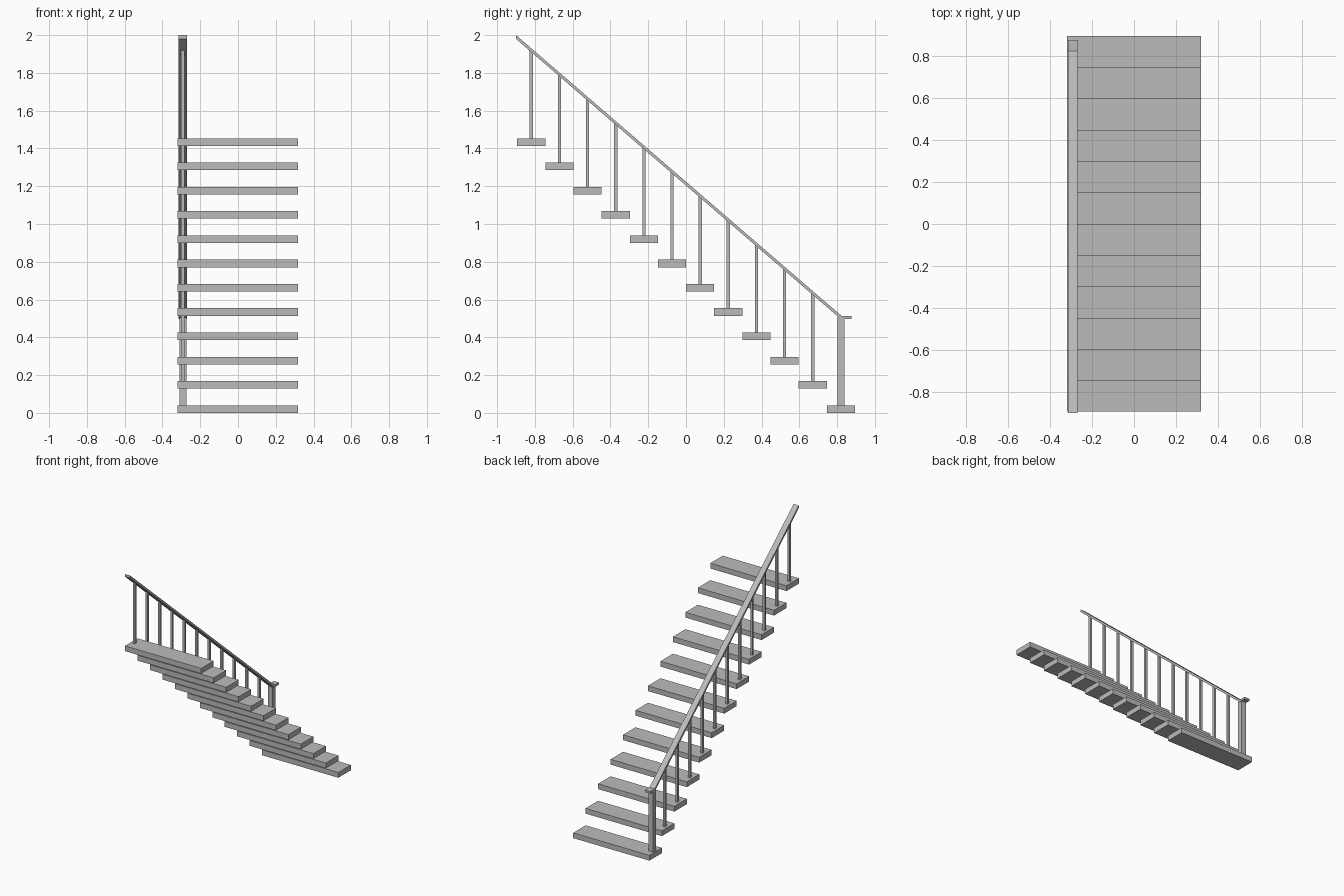
import bpy
import bmesh

cube = bpy.data.objects.get("Cube")
if cube:
    bpy.data.objects.remove(cube, do_unlink=True)

GREY = (0.5, 0.5, 0.5, 1.0)
grey = bpy.data.materials.new("grey")
grey.use_nodes = True
grey.diffuse_color = GREY
grey.node_tree.nodes["Principled BSDF"].inputs["Base Color"].default_value = GREY

STEPS = 12
RUN, RISE = 0.149, 0.1285
TREAD = 0.04
FIRST_Y = 0.82
RAIL_X, RAIL_W, RAIL_T = -0.292, 0.044, 0.02
TOP_Y, TOP_Z = -0.9, 2.0
SLOPE = RISE / RUN
CAP_Z = 0.514
BEND_Y = TOP_Y + (TOP_Z - CAP_Z) / SLOPE


def extrude_x(name, profile, x0, x1):
    """Solid made by sweeping a (y, z) outline from x0 to x1."""
    bm = bmesh.new()
    face = bm.faces.new([bm.verts.new((x0, y, z)) for y, z in profile])
    swept = bmesh.ops.extrude_face_region(bm, geom=[face])["geom"]
    verts = [v for v in swept if isinstance(v, bmesh.types.BMVert)]
    bmesh.ops.translate(bm, verts=verts, vec=(x1 - x0, 0, 0))
    bmesh.ops.recalc_face_normals(bm, faces=bm.faces)
    mesh = bpy.data.meshes.new(name)
    bm.to_mesh(mesh)
    bm.free()
    mesh.materials.append(grey)
    obj = bpy.data.objects.new(name, mesh)
    bpy.context.collection.objects.link(obj)
    return obj


def rail_top(y):
    return TOP_Z - SLOPE * (y - TOP_Y)


def post(name, y, width, z0, tops):
    """Square post whose top follows the rail."""
    h = width / 2
    outline = [(y - h, z0), (y + h, z0), (y + h, tops[1]), (y - h, tops[0])]
    extrude_x(name, outline, RAIL_X - h, RAIL_X + h)


for i in range(STEPS):
    # Floating tread
    y, z = FIRST_Y - i * RUN, i * RISE
    h = RUN / 2
    extrude_x(f"tread_{i + 1}",
              [(y - h, z), (y + h, z), (y + h, z + TREAD), (y - h, z + TREAD)],
              -0.32, 0.318)
    # Newel on the first tread, slim balusters on the others
    if i == 0:
        top = CAP_Z - RAIL_T / 2
        post("newel_post", y, 0.038, z + TREAD, (top, top))
    else:
        w = 0.017
        tops = [rail_top(y + s * w / 2) - RAIL_T / 2 for s in (-1, 1)]
        post(f"baluster_{i}", y, w, z + TREAD, tops)

# Sloping handrail with a short level end over the newel
END_Y = 0.875
extrude_x("handrail",
          [(TOP_Y, TOP_Z), (BEND_Y, CAP_Z), (END_Y, CAP_Z),
           (END_Y, CAP_Z - 0.016), (BEND_Y - 0.005, CAP_Z - 0.016),
           (TOP_Y, TOP_Z - RAIL_T)],
          RAIL_X - RAIL_W / 2, RAIL_X + RAIL_W / 2)
